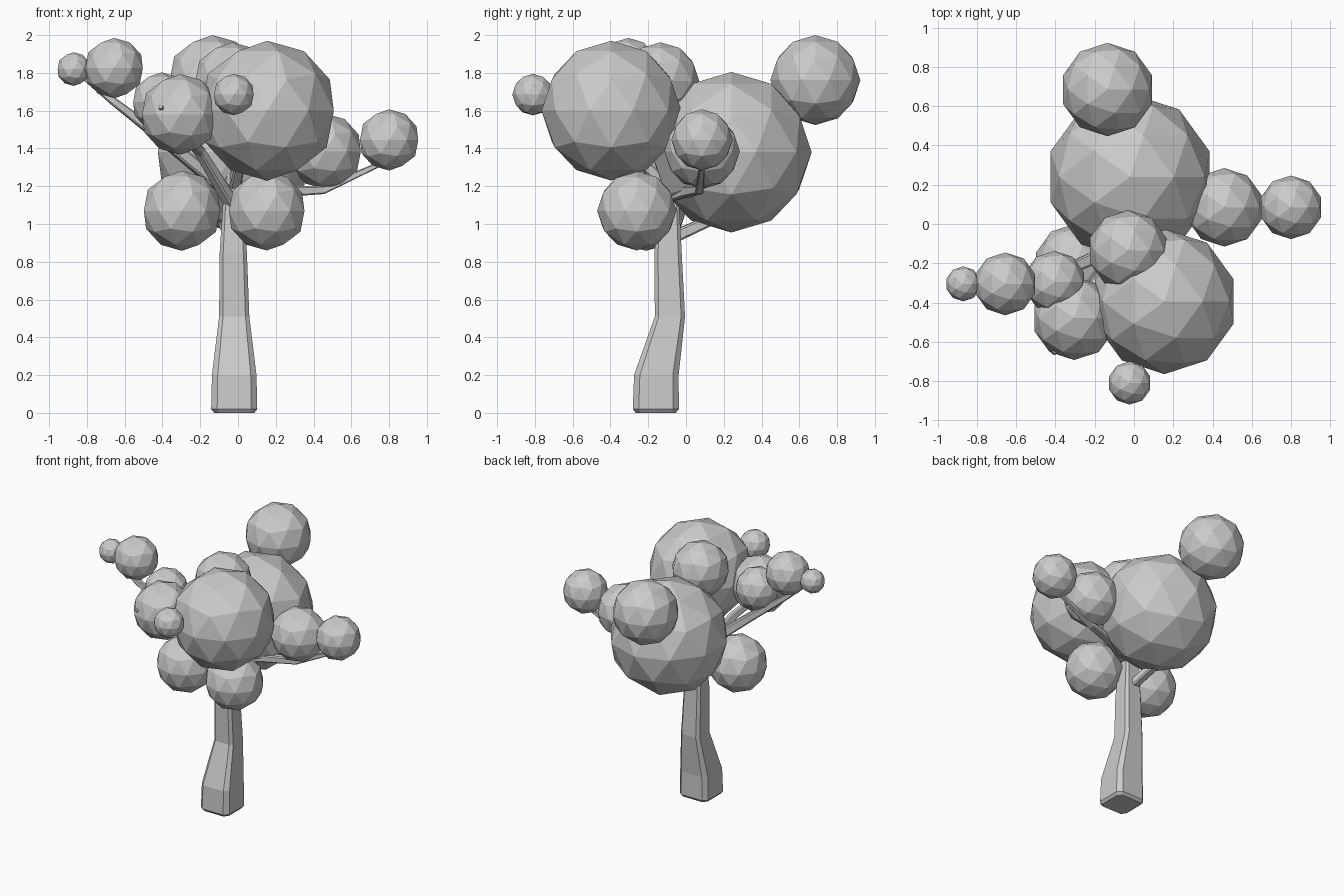
import bpy, bmesh
from mathutils import Vector


def tube(name, path, bevel=0.7, end=0.015):
    """Chamfered-square tube through (x, y, z, half_width) stations, with bevelled ends."""
    pts = [Vector(p[:3]) for p in path]
    rad = [p[3] for p in path]
    # small inset stations make the chamfered end caps
    d0, d1 = (pts[1] - pts[0]).normalized(), (pts[-1] - pts[-2]).normalized()
    pts = [pts[0], pts[0] + d0 * end] + pts[1:-1] + [pts[-1] - d1 * end, pts[-1]]
    rad = [rad[0] * 0.87, rad[0]] + rad[1:-1] + [rad[-1], rad[-1] * 0.87]
    upright = abs(d0.z) > 0.9
    b = bevel
    section = [(1, -b), (1, b), (b, 1), (-b, 1), (-1, b), (-1, -b), (-b, -1), (b, -1)]
    bm = bmesh.new()
    rings = []
    for i, (p, r) in enumerate(zip(pts, rad)):
        if upright:
            u, v = Vector((1, 0, 0)), Vector((0, 1, 0))
        else:
            t = (pts[min(i + 1, len(pts) - 1)] - pts[max(i - 1, 0)]).normalized()
            u = t.cross(Vector((0, 0, 1))).normalized()
            v = u.cross(t).normalized()
        rings.append([bm.verts.new(p + u * r * a + v * r * c) for a, c in section])
    for lo, hi in zip(rings, rings[1:]):
        for k in range(8):
            n = (k + 1) % 8
            bm.faces.new((lo[k], lo[n], hi[n], hi[k]))
    bm.faces.new(rings[0][::-1])
    bm.faces.new(rings[-1])
    bmesh.ops.recalc_face_normals(bm, faces=bm.faces)
    mesh = bpy.data.meshes.new(name)
    bm.to_mesh(mesh)
    bm.free()
    obj = bpy.data.objects.new(name, mesh)
    bpy.context.collection.objects.link(obj)


# Trunk, leaning back above the root flare
tube("trunk", [(-0.02, -0.16, 0.0, 0.122), (-0.02, -0.157, 0.2, 0.118),
               (-0.02, -0.085, 0.51, 0.08), (-0.025, -0.095, 0.85, 0.072),
               (-0.025, -0.09, 1.15, 0.052), (-0.025, -0.11, 1.4, 0.035),
               (-0.03, -0.13, 1.75, 0.02)], bevel=0.74, end=0.02)

# Branches
branches = {
    "right": [(-0.02, -0.1, 1.14, 0.035), (0.2, 0.0, 1.17, 0.03),
              (0.45, 0.07, 1.18, 0.022), (0.8, 0.09, 1.34, 0.012)],
    "left": [(-0.03, -0.1, 1.15, 0.035), (-0.36, -0.24, 1.42, 0.03),
             (-0.66, -0.3, 1.65, 0.02), (-0.87, -0.305, 1.82, 0.01)],
    "back": [(-0.03, -0.09, 0.92, 0.032), (-0.08, 0.15, 1.03, 0.03),
             (-0.1, 0.45, 1.48, 0.02), (-0.15, 0.86, 1.86, 0.012)],
    "front_left": [(-0.03, -0.11, 1.1, 0.032), (-0.2, -0.3, 1.38, 0.025),
                   (-0.41, -0.66, 1.62, 0.012)],
    "front": [(-0.02, -0.11, 1.2, 0.03), (0.05, -0.4, 1.5, 0.025),
              (-0.02, -0.8, 1.68, 0.012)],
}
for side, path in branches.items():
    tube(side + "_branch", path)

# Leaf clumps: x, y, z, radius
clumps = [
    (0.155, -0.395, 1.60, 0.37), (-0.02, 0.24, 1.38, 0.425),
    (-0.135, 0.685, 1.762, 0.238), (0.80, 0.085, 1.445, 0.162),
    (0.46, 0.085, 1.385, 0.2), (-0.87, -0.305, 1.82, 0.089),
    (-0.656, -0.305, 1.825, 0.16), (-0.405, -0.295, 1.645, 0.158),
    (-0.305, -0.48, 1.58, 0.213), (-0.022, -0.81, 1.685, 0.11),
    (-0.297, -0.21, 1.07, 0.212), (0.152, -0.26, 1.07, 0.21),
    (-0.03, -0.135, 1.757, 0.205),
]
for i, (x, y, z, r) in enumerate(clumps, 1):
    bpy.ops.mesh.primitive_ico_sphere_add(subdivisions=2, radius=r, location=(x, y, z))
    bpy.context.object.name = f"leaf_clump_{i:02d}"
